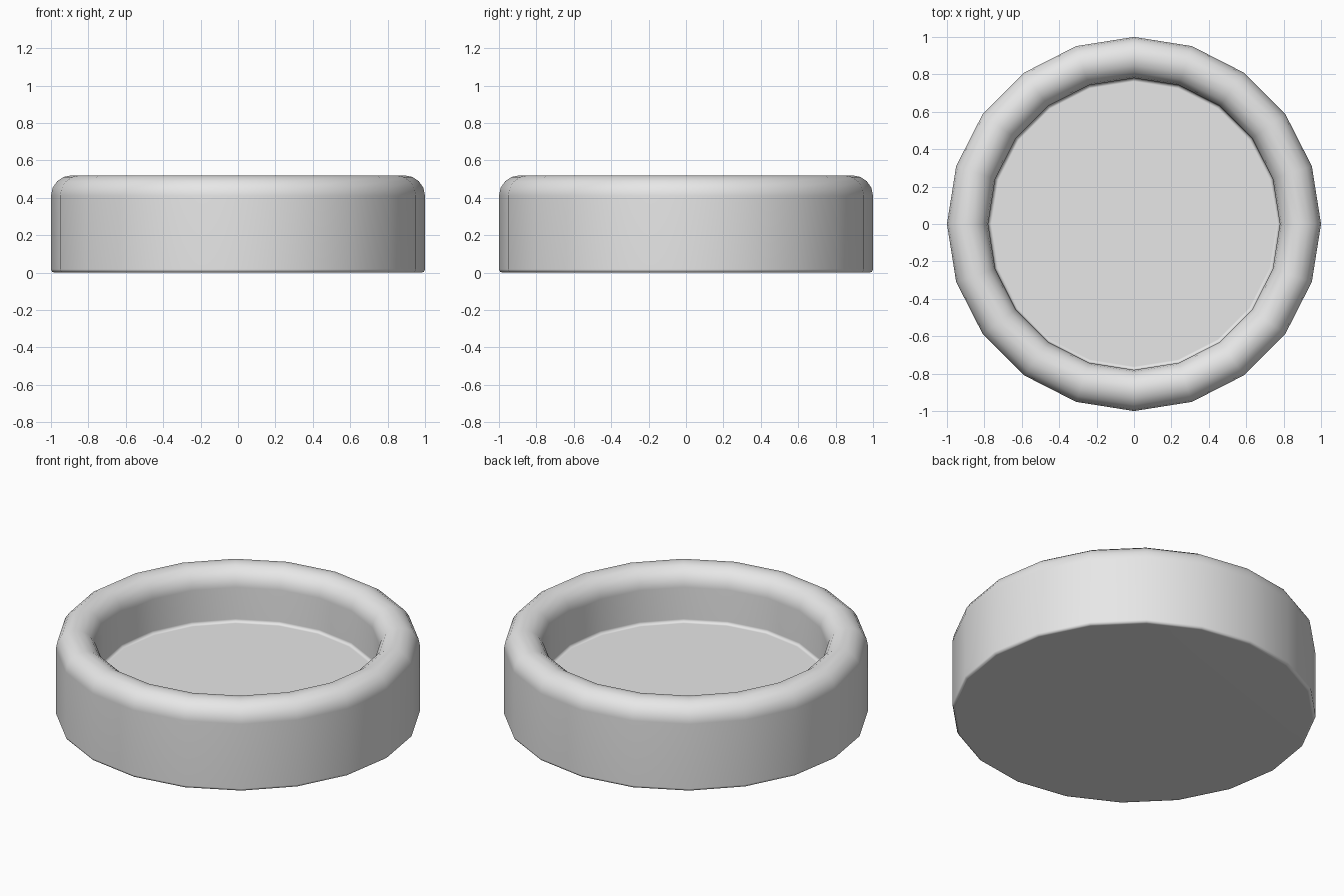
import bpy
import bmesh
from math import pi, sin, cos, radians
from mathutils import Vector

cube = bpy.data.objects.get("Cube")
if cube:
    bpy.data.objects.remove(cube)

SIDES = 20
HEIGHT = 0.52
OUTER, INNER = 1.0, 0.78
FLOOR = 0.20
SMALL = 0.018                      # edge rounding at base and floor
ROUND = (OUTER - INNER) / 2        # rim rounding


def arc(r, z, radius, start, end, steps):
    """Points (radius, height) along a circular arc, angles in degrees."""
    angles = [radians(start + (end - start) * i / steps) for i in range(steps + 1)]
    return [(r + radius * cos(a), z + radius * sin(a)) for a in angles]


# Cross-section from the underside, over the rim, down to the floor
profile = arc(OUTER - SMALL, SMALL, SMALL, -90, 0, 2)
profile += arc(OUTER - ROUND, HEIGHT - ROUND, ROUND, 0, 180, 8)
profile += arc(INNER - SMALL, FLOOR + SMALL, SMALL, 0, -90, 2)

# Revolve into rings, then close the underside and the floor
bm = bmesh.new()
rings = []
for r, z in profile:
    turns = [2 * pi * i / SIDES for i in range(SIDES)]
    rings.append([bm.verts.new(Vector((r * cos(a), r * sin(a), z))) for a in turns])
for low, high in zip(rings, rings[1:]):
    for i in range(SIDES):
        j = (i + 1) % SIDES
        bm.faces.new((low[i], low[j], high[j], high[i]))
bm.faces.new(rings[0][::-1])
bm.faces.new(rings[-1])
bmesh.ops.recalc_face_normals(bm, faces=bm.faces)

mesh = bpy.data.meshes.new("round_dish")
bm.to_mesh(mesh)
bm.free()
dish = bpy.data.objects.new("round_dish", mesh)
bpy.context.collection.objects.link(dish)

# Plain grey surface
grey = bpy.data.materials.new("light_grey")
grey.use_nodes = True
colour = (0.8, 0.8, 0.8, 1.0)
grey.diffuse_color = colour
grey.node_tree.nodes["Principled BSDF"].inputs["Base Color"].default_value = colour
mesh.materials.append(grey)

# Smooth shading, with large faces kept flat
bpy.ops.object.select_all(action="DESELECT")
dish.select_set(True)
bpy.context.view_layer.objects.active = dish
bpy.ops.object.shade_smooth_by_angle(angle=radians(60))
weighted = dish.modifiers.new("weighted_normals", "WEIGHTED_NORMAL")
weighted.keep_sharp = True
